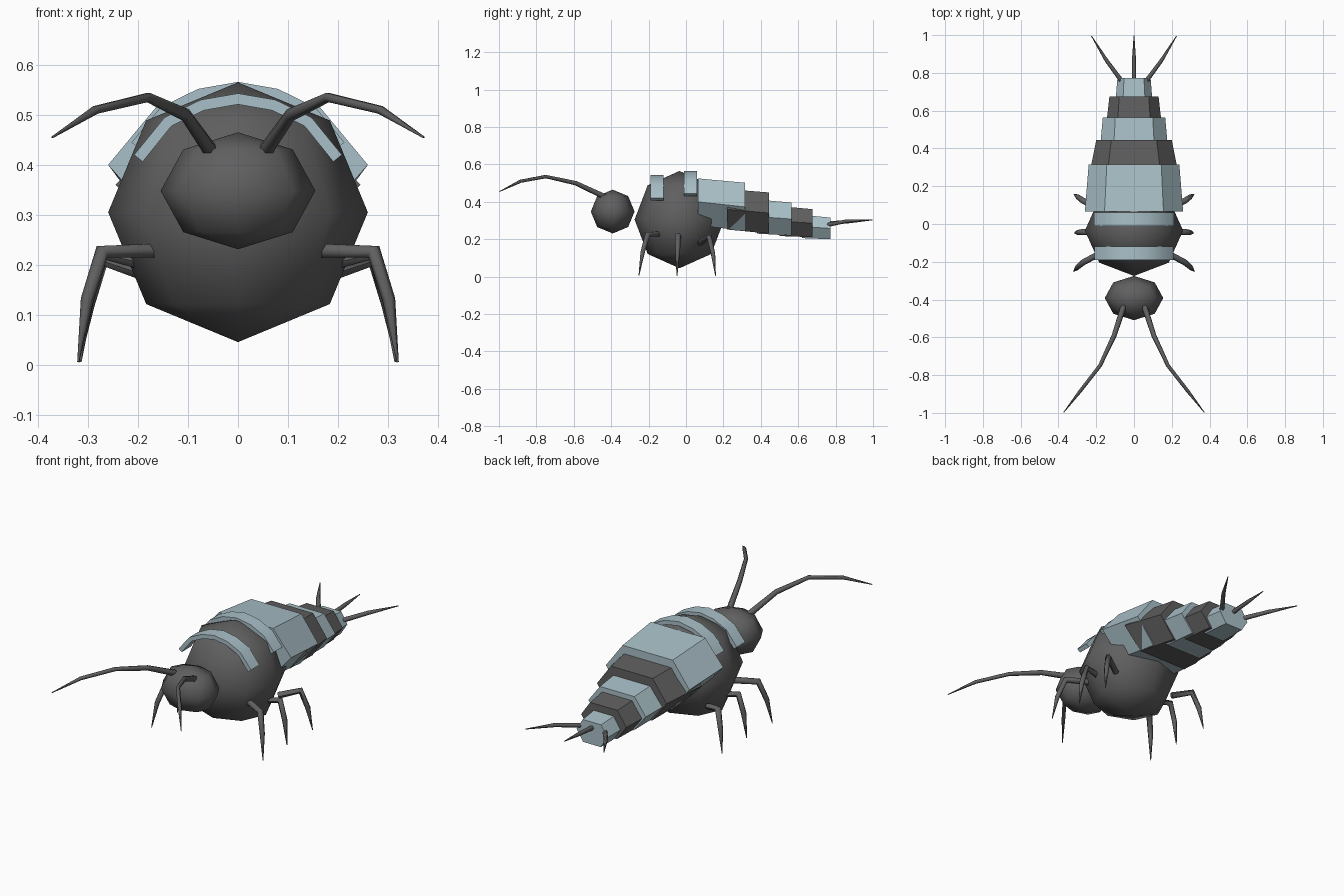
import bpy, bmesh, math

if "Cube" in bpy.data.objects:
    bpy.data.objects.remove(bpy.data.objects["Cube"])


def material(name, rgb):
    m = bpy.data.materials.new(name)
    m.diffuse_color = (*rgb, 1)
    m.use_nodes = True
    m.node_tree.nodes["Principled BSDF"].inputs["Base Color"].default_value = m.diffuse_color
    return m


DARK = material("charcoal", (0.115, 0.115, 0.115))
BLUE = material("pale_blue", (0.40, 0.53, 0.58))


def add_object(name, bm, mat, angle):
    bmesh.ops.recalc_face_normals(bm, faces=bm.faces)
    me = bpy.data.meshes.new(name)
    bm.to_mesh(me)
    bm.free()
    me.materials.append(mat)
    ob = bpy.data.objects.new(name, me)
    bpy.context.collection.objects.link(ob)
    bpy.ops.object.select_all(action='DESELECT')
    bpy.context.view_layer.objects.active = ob
    ob.select_set(True)
    bpy.ops.object.shade_smooth_by_angle(angle=math.radians(angle))
    return ob


def ball(name, centre, radii):
    bm = bmesh.new()
    bmesh.ops.create_uvsphere(bm, u_segments=8, v_segments=4, radius=1)
    for v in bm.verts:
        v.co = [c + r * p for c, r, p in zip(centre, radii, v.co)]
    add_object(name, bm, DARK, 60)


def loft(bm, rings):
    """Join equal-sized point rings into a closed solid."""
    loops = [[bm.verts.new(p) for p in ring] for ring in rings]
    n = len(loops[0])
    for a, b in zip(loops, loops[1:]):
        for i in range(n):
            j = (i + 1) % n
            bm.faces.new((a[i], a[j], b[j], b[i]))
    bm.faces.new(loops[0])
    bm.faces.new(loops[-1])


def plate(name, front, back, mat):
    """Tapering six-sided ring; each end is y, half width, mid z, half height."""
    def ring(y, w, z, h):
        return [(w * x, y, z + h * k) for x, k in
                ((1, 0), (.6, 1), (-.6, 1), (-1, 0), (-.58, -1), (.58, -1))]
    bm = bmesh.new()
    loft(bm, [ring(*front), ring(*back)])
    add_object(name, bm, mat, 25)


def band(name, y, width, arc):
    """Raised strip following half an arc of (x, z) points, mirrored."""
    pts = [(-x, z) for x, z in arc[::-1]] + arc[1:]
    rings = []
    for i, (x, z) in enumerate(pts):
        p, q = pts[max(i - 1, 0)], pts[min(i + 1, len(pts) - 1)]
        dx, dz = q[0] - p[0], q[1] - p[1]
        d = math.hypot(dx, dz)
        nx, nz = dz / d * 0.022, -dx / d * 0.022
        h = width / 2
        rings.append([(x, y - h, z), (x, y + h, z),
                      (x + nx, y + h, z + nz), (x + nx, y - h, z + nz)])
    bm = bmesh.new()
    loft(bm, rings)
    add_object(name, bm, BLUE, 40)


def limb(name, pts, radii):
    """Tapering tube along a path."""
    cu = bpy.data.curves.new(name, 'CURVE')
    cu.dimensions = '3D'
    cu.bevel_depth = 1
    cu.bevel_resolution = 1
    cu.use_fill_caps = True
    sp = cu.splines.new('POLY')
    sp.points.add(len(pts) - 1)
    for p, co, r in zip(sp.points, pts, radii):
        p.co = (*co, 1)
        p.radius = r
    cu.materials.append(DARK)
    ob = bpy.data.objects.new(name, cu)
    bpy.context.collection.objects.link(ob)
    bpy.ops.object.select_all(action='DESELECT')
    bpy.context.view_layer.objects.active = ob
    ob.select_set(True)
    bpy.ops.object.convert(target='MESH')
    bpy.ops.object.shade_smooth_by_angle(angle=math.radians(65))


# Thorax and head
ball("thorax", (0, -0.035, 0.305), (0.26, 0.24, 0.26))
ball("head", (0, -0.392, 0.348), (0.155, 0.117, 0.117))

# Abdomen plates, alternating colours
plates = [((.065, .26, .40, .125), (.315, .24, .373, .129)),
          ((.22, .245, .36, .108), (.445, .20, .34, .11)),
          ((.38, .182, .321, .091), (.565, .165, .308, .088)),
          ((.50, .15, .297, .080), (.675, .13, .286, .075)),
          ((.62, .10, .268, .062), (.772, .088, .258, .058))]
for i, (front, back) in enumerate(plates):
    plate(f"abdomen_plate_{i + 1}", front, back, DARK if i % 2 else BLUE)

# Raised bands across the thorax
band("front_band", -.155, .07, [(0, .543), (.075, .53), (.147, .495), (.208, .42)])
band("rear_band", .025, .07, [(0, .566), (.08, .552), (.155, .515), (.213, .445)])

# Paired limbs
legs = {
    "front_leg": [(.17, -.15, .228), (.272, -.205, .226), (.302, -.232, .13), (.32, -.252, .005)],
    "middle_leg": [(.18, -.04, .20), (.272, -.042, .222), (.300, -.045, .13), (.315, -.048, .005)],
    "rear_leg": [(.18, .075, .18), (.272, .125, .21), (.300, .145, .12), (.318, .158, .005)]}
feeler = [(.053, -.43, .425), (.105, -.59, .50), (.18, -.75, .535),
          (.285, -.885, .51), (.372, -.997, .455)]
tail = [(.06, .75, .275), (.145, .865, .298), (.225, .995, .305)]
for side, s in (("right", 1), ("left", -1)):
    def flip(path):
        return [(s * x, y, z) for x, y, z in path]
    for name, path in legs.items():
        limb(f"{side}_{name}", flip(path), (.016, .016, .013, .002))
    limb(f"{side}_antenna", flip(feeler), (.016, .013, .010, .009, .002))
    limb(f"{side}_tail_filament", flip(tail), (.012, .010, .002))
limb("middle_tail_filament", [(0, .75, .285), (0, .88, .295), (0, .998, .303)], (.012, .010, .002))
